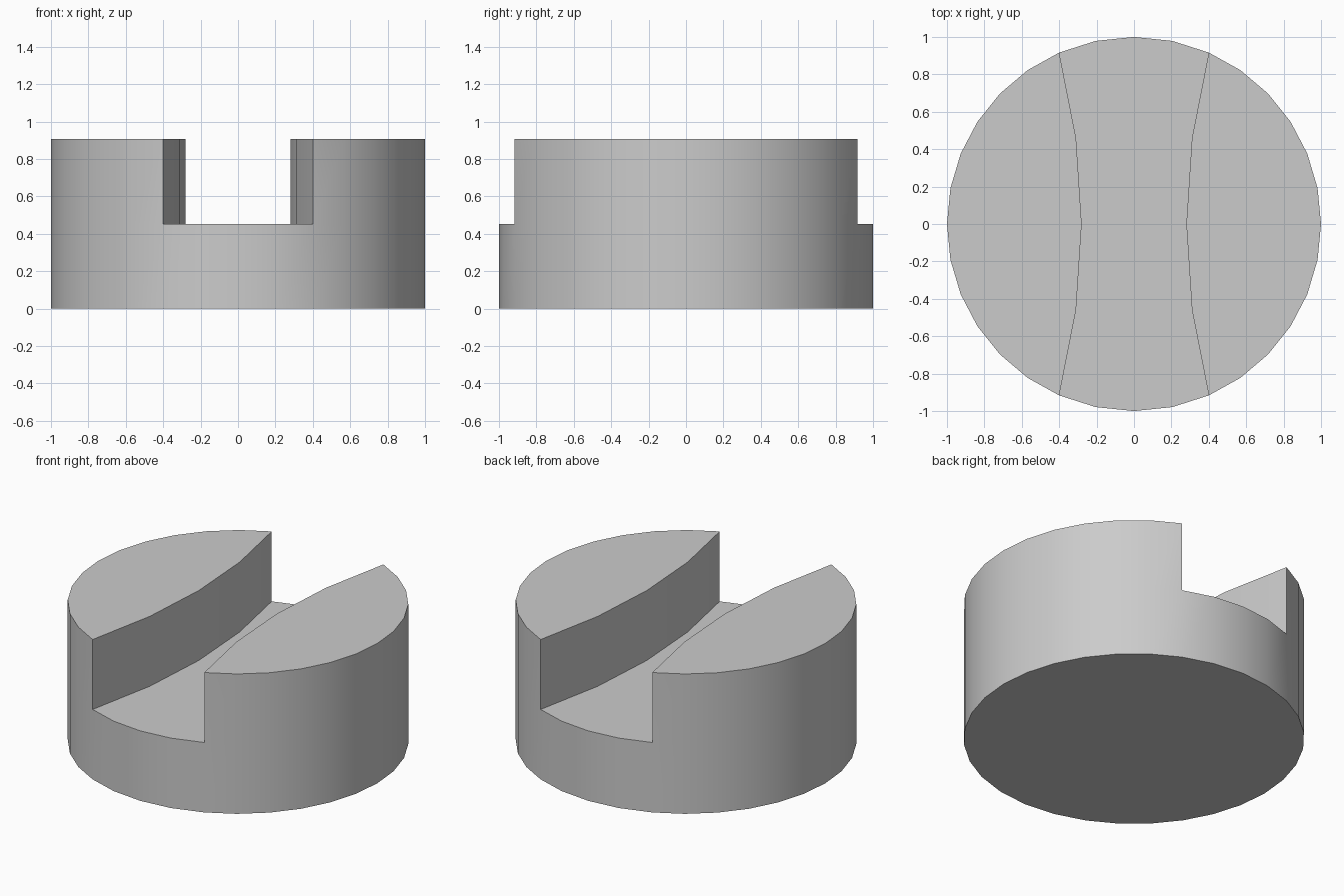
import bpy
import bmesh
from math import acos, cos, sin, pi, radians

cube = bpy.data.objects.get("Cube")
if cube:
    bpy.data.objects.remove(cube, do_unlink=True)

SLOT_Z, TOP_Z = 0.453, 0.906
CORNER = acos(0.4)  # angle at which the slot meets the rim


def arc(start, end, steps):
    """Points on the unit circle, both ends included."""
    angles = [start + (end - start) * i / steps for i in range(steps + 1)]
    return [(cos(a), sin(a)) for a in angles]


# Plan outlines, counter-clockwise
right_rim = arc(-CORNER, CORNER, 12)
back_rim = arc(CORNER, pi - CORNER, 4)
left_rim = [(-x, -y) for x, y in right_rim]
front_rim = [(-x, -y) for x, y in back_rim]
right_wall = [(0.31, 0.46), (0.28, 0), (0.31, -0.46)]
left_wall = [(-x, -y) for x, y in right_wall]
disc = right_rim + back_rim[1:] + left_rim[1:] + front_rim[1:-1]

bm = bmesh.new()
cache = {}


def ring(points, z):
    """Vertices at height z, shared between neighbouring parts."""
    result = []
    for x, y in points:
        key = (round(x, 4), round(y, 4), z)
        if key not in cache:
            cache[key] = bm.verts.new((x, y, z))
        result.append(cache[key])
    return result


def walls(points, low, high):
    a, b = ring(points, low), ring(points, high)
    for i in range(len(points)):
        j = (i + 1) % len(points)
        bm.faces.new((a[i], a[j], b[j], b[i]))


# Round base
bm.faces.new(ring(disc, 0)[::-1])
walls(disc, 0, SLOT_Z)

# Slot floor
floor = back_rim + left_wall + front_rim + right_wall[::-1]
bm.faces.new(ring(floor, SLOT_Z))

# Raised cheeks on both sides of the slot
for rim, wall in ((right_rim, right_wall), (left_rim, left_wall)):
    outline = rim + wall
    walls(outline, SLOT_Z, TOP_Z)
    bm.faces.new(ring(outline, TOP_Z))

bmesh.ops.triangulate(bm, faces=[f for f in bm.faces if len(f.verts) > 4])
bmesh.ops.recalc_face_normals(bm, faces=bm.faces)
mesh = bpy.data.meshes.new("slotted_disc")
bm.to_mesh(mesh)
bm.free()

# Plain grey finish
grey = bpy.data.materials.new("light_grey")
grey.use_nodes = True
colour = (0.6, 0.6, 0.6, 1)
grey.diffuse_color = colour
grey.node_tree.nodes["Principled BSDF"].inputs["Base Color"].default_value = colour
mesh.materials.append(grey)

body = bpy.data.objects.new("slotted_disc", mesh)
bpy.context.collection.objects.link(body)
bpy.ops.object.select_all(action="DESELECT")
body.select_set(True)
bpy.context.view_layer.objects.active = body
bpy.ops.object.shade_smooth_by_angle(angle=radians(30))
